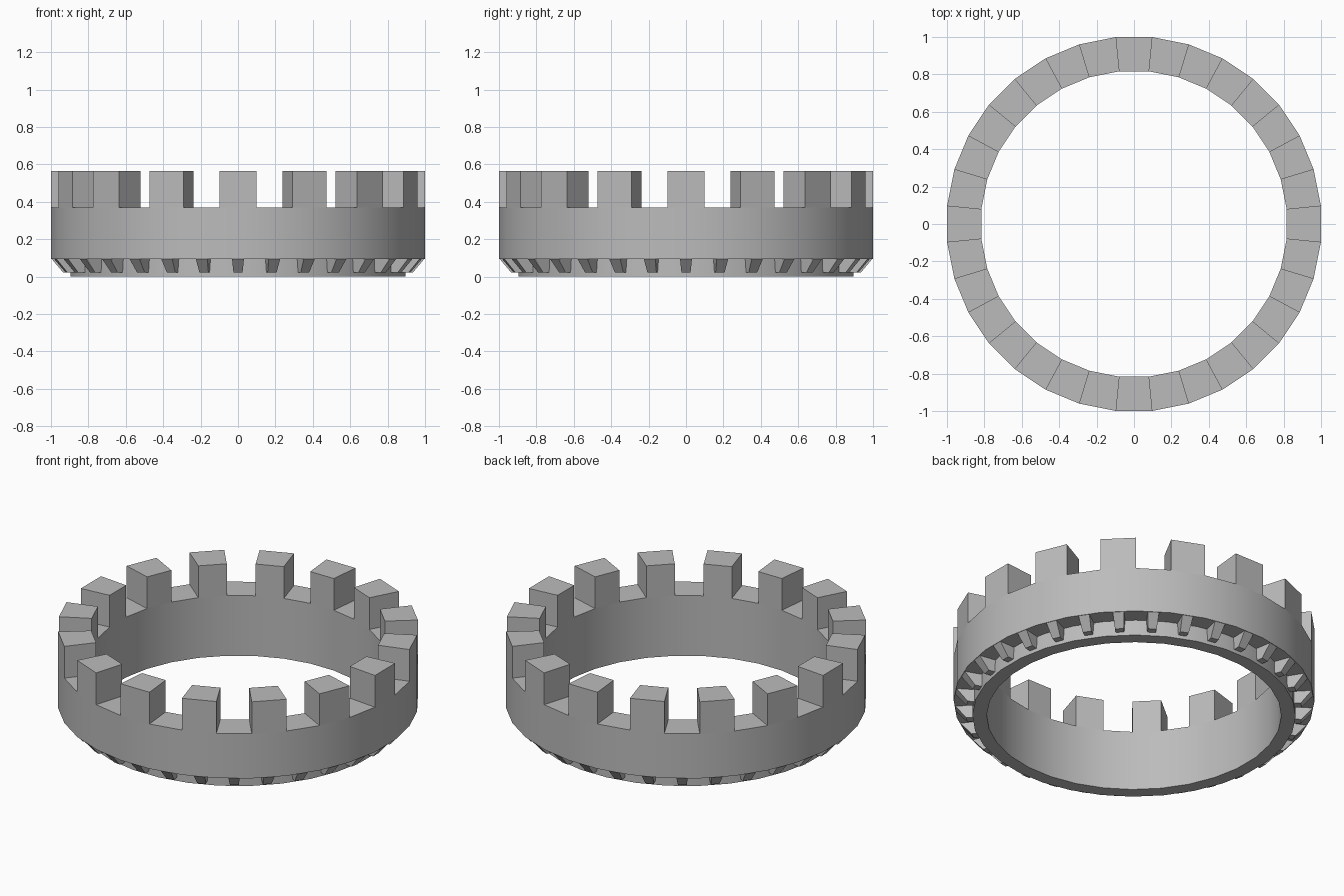
import bpy, bmesh, math

cube = bpy.data.objects.get("Cube")
if cube:
    bpy.data.objects.remove(cube, do_unlink=True)

SIDES = 32
STEP = math.tau / SIDES
OUTER, INNER, FOOT = 1.004, 0.82, 0.9
TOP, FLOOR, RIM, TOOTH_BASE = 0.565, 0.37, 0.095, 0.022

grey = bpy.data.materials.new("Stone Grey")
grey.use_nodes = True
colour = (0.5, 0.5, 0.5, 1)
grey.diffuse_color = colour
grey.node_tree.nodes["Principled BSDF"].inputs["Base Color"].default_value = colour


def polar(r, angle, z):
    return (r * math.cos(angle), r * math.sin(angle), z)


def finish(name, bm):
    bmesh.ops.recalc_face_normals(bm, faces=bm.faces)
    mesh = bpy.data.meshes.new(name)
    bm.to_mesh(mesh)
    bm.free()
    mesh.materials.append(grey)
    obj = bpy.data.objects.new(name, mesh)
    bpy.context.collection.objects.link(obj)
    return obj


def lathe(name, profile):
    """Sweep a closed (radius, height) profile around the z axis."""
    bm = bmesh.new()
    rings = [[bm.verts.new(polar(r, (i + 0.5) * STEP, z)) for r, z in profile]
             for i in range(SIDES)]
    n = len(profile)
    for i, ring in enumerate(rings):
        after = rings[(i + 1) % SIDES]
        for j in range(n):
            k = (j + 1) % n
            bm.faces.new((ring[j], after[j], after[k], ring[k]))
    return finish(name, bm)


def blocks(name, count, lower, upper):
    """Ring of six-sided blocks; each end is (inner r, outer r, half angle, z)."""
    bm = bmesh.new()
    for i in range(count):
        a = i * math.tau / count
        loops = []
        for r0, r1, h, z in (lower, upper):
            loops.append([bm.verts.new(polar(r, a + s * h, z))
                          for r, s in ((r0, -1), (r1, -1), (r1, 1), (r0, 1))])
        low, high = loops
        bm.faces.new(low[::-1])
        bm.faces.new(high)
        for j in range(4):
            k = (j + 1) % 4
            bm.faces.new((low[j], low[k], high[k], high[j]))
    return finish(name, bm)


# Ring wall with a recessed foot underneath
wall = lathe("ring_wall", [(INNER, 0), (FOOT, 0), (FOOT, RIM), (OUTER, RIM),
                           (OUTER, FLOOR), (INNER, FLOOR)])
bpy.context.view_layer.objects.active = wall
wall.select_set(True)
bpy.ops.object.shade_smooth_by_angle(angle=math.radians(30))

# Battlement blocks on top
blocks("battlements", SIDES // 2,
       (INNER, OUTER, STEP / 2, FLOOR), (INNER, OUTER, STEP / 2, TOP))

# Tapered brackets under the overhang
blocks("brackets", SIDES,
       (FOOT - 0.02, 0.935, 0.026, TOOTH_BASE), (FOOT - 0.02, 0.997, 0.032, RIM))
